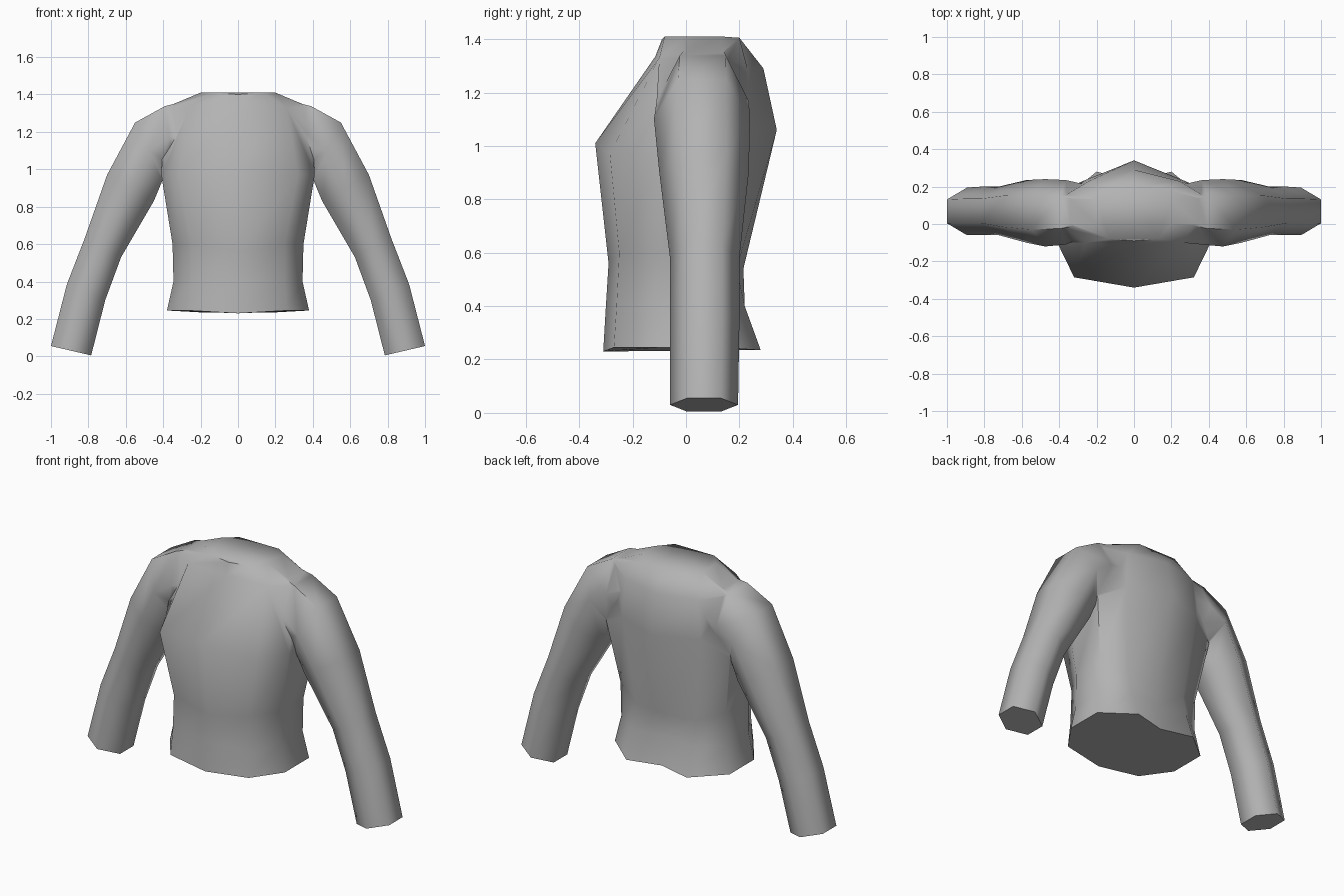
import bpy, bmesh, math

cube = bpy.data.objects.get("Cube")
if cube:
    bpy.data.objects.remove(cube, do_unlink=True)

# One grey cloth material
cloth = bpy.data.materials.new("grey cloth")
cloth.use_nodes = True
grey = (0.45, 0.45, 0.45, 1)
cloth.diffuse_color = grey
cloth.node_tree.nodes["Principled BSDF"].inputs["Base Color"].default_value = grey


def loft(name, rings):
    """Skin a list of equal point rings and close both ends."""
    bm = bmesh.new()
    loops = [[bm.verts.new(p) for p in ring] for ring in rings]
    n = len(loops[0])
    for a, b in zip(loops, loops[1:]):
        for i in range(n):
            j = (i + 1) % n
            bm.faces.new((a[i], a[j], b[j], b[i]))
    bm.faces.new(loops[0])
    bm.faces.new(loops[-1])
    bmesh.ops.recalc_face_normals(bm, faces=bm.faces)
    mesh = bpy.data.meshes.new(name)
    bm.to_mesh(mesh)
    bm.free()
    mesh.materials.append(cloth)
    obj = bpy.data.objects.new(name, mesh)
    bpy.context.collection.objects.link(obj)
    return obj


def body_ring(z_front, z_side, z_back, half):
    """Ten-sided ring: half runs front centre to back centre on the left."""
    zs = (z_front, z_side, z_side, z_side, z_back, z_back)
    left = [(x, y, z) for (x, y), z in zip(half, zs)]
    right = [(-x, y, z) for x, y, z in left[-2:0:-1]]
    return left + right


def arm_ring(outer, inner, front, back):
    """Six-sided ring with flats on the outer and inner sides."""
    mid = ((outer[0] + inner[0]) / 2, (outer[1] + inner[1]) / 2)
    q = (back - front) / 4
    pts = ((outer, front + q), (outer, back - q), (mid, back),
           (inner, back - q), (inner, front + q), (mid, front))
    return [(p[0], y, p[1]) for p, y in pts]


# Body, from hem to neck
torso = loft("sweater", [
    body_ring(.23, .245, .235, ((0, -.31), (.26, -.27), (.38, -.1), (.38, .13), (.2, .28), (0, .23))),
    body_ring(.4, .4, .4, ((0, -.30), (.25, -.26), (.345, -.1), (.345, .12), (.2, .22), (0, .2))),
    body_ring(.56, .6, .54, ((0, -.29), (.25, -.25), (.35, -.09), (.35, .12), (.2, .19), (0, .215))),
    body_ring(1.01, .97, 1.06, ((0, -.34), (.32, -.285), (.41, -.1), (.41, .17), (.26, .235), (0, .34))),
    body_ring(1.335, 1.33, 1.29, ((0, -.115), (.26, -.1), (.39, 0), (.39, .14), (.24, .23), (0, .29))),
    body_ring(1.4, 1.41, 1.405, ((0, -.09), (.13, -.08), (.2, 0), (.2, .13), (.13, .2), (0, .2))),
])

# Sleeve, from cuff to shoulder
sleeve_rings = [
    arm_ring((1, .055), (.785, .005), -.06, .195),
    arm_ring((.915, .385), (.71, .30), -.06, .2),
    arm_ring((.82, .63), (.625, .53), -.06, .2),
    arm_ring((.70, .97), (.45, .83), -.1, .235),
    arm_ring((.55, 1.25), (.40, .95), -.12, .24),
    arm_ring((.39, 1.338), (.34, 1.0), -.11, .235),
    arm_ring((.22, 1.38), (.2, 1.05), -.05, .2),
]

# Weld both sleeves onto the body
for side, label in ((1, "left"), (-1, "right")):
    sleeve = loft(label + "_sleeve", [[(side * x, y, z) for x, y, z in r] for r in sleeve_rings])
    mod = torso.modifiers.new("join", "BOOLEAN")
    mod.operation = "UNION"
    mod.solver = "EXACT"
    mod.object = sleeve
    bpy.context.view_layer.objects.active = torso
    bpy.ops.object.modifier_apply(modifier=mod.name)
    bpy.data.objects.remove(sleeve, do_unlink=True)

bpy.ops.object.select_all(action="DESELECT")
torso.select_set(True)
bpy.context.view_layer.objects.active = torso
bpy.ops.object.shade_smooth_by_angle(angle=math.radians(62))
